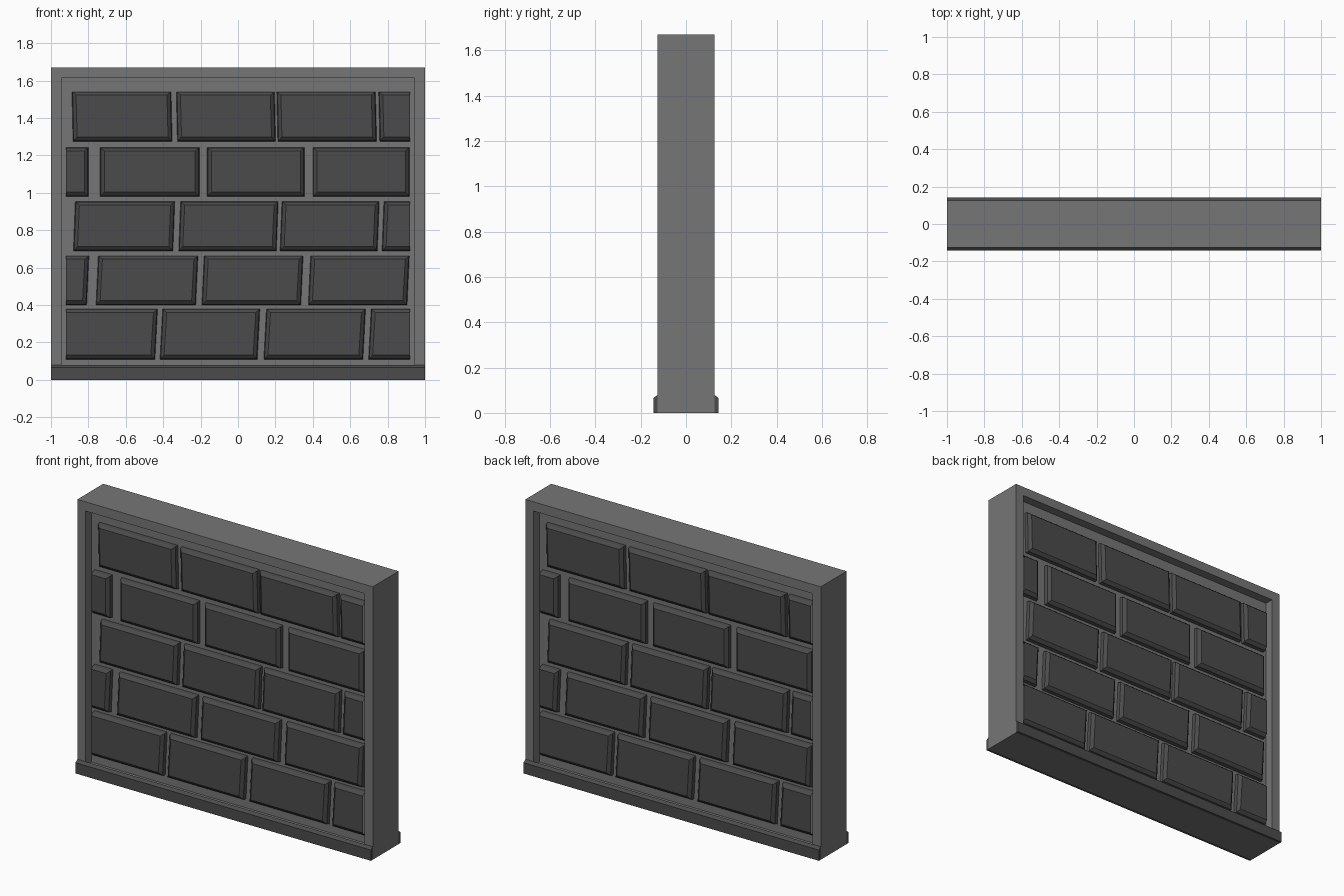
import bpy, bmesh, math

if "Cube" in bpy.data.objects:
    bpy.data.objects.remove(bpy.data.objects["Cube"])

HALF_Y, HEIGHT = 0.125, 1.67
BORDER, RECESS = 0.08, 0.055
EDGE = 1 - BORDER
PANEL_Y = -HALF_Y + RECESS


def material(name, v):
    m = bpy.data.materials.new(name)
    m.diffuse_color = (v, v, v, 1)
    m.use_nodes = True
    m.node_tree.nodes["Principled BSDF"].inputs["Base Color"].default_value = m.diffuse_color
    return m


light = material("light_stone", 0.18)
dark = material("dark_stone", 0.07)


def add_object(name, bm, mat):
    me = bpy.data.meshes.new(name)
    bm.to_mesh(me)
    bm.free()
    me.materials.append(mat)
    ob = bpy.data.objects.new(name, me)
    bpy.context.collection.objects.link(ob)
    return ob


def add_both_sides(name, bm, mat):
    # the back is the front turned half a revolution about z
    front = add_object("front_" + name, bm, mat)
    back = bpy.data.objects.new("back_" + name, front.data)
    back.rotation_euler.z = math.pi
    bpy.context.collection.objects.link(back)


# Wall slab with a recessed panel on front and back
bm = bmesh.new()
bmesh.ops.create_cube(bm, size=1)
bmesh.ops.scale(bm, vec=(2, 2 * HALF_Y, HEIGHT), verts=bm.verts)
bmesh.ops.translate(bm, vec=(0, 0, HEIGHT / 2), verts=bm.verts)
for face in [f for f in bm.faces if abs(f.normal.y) > 0.9]:
    inward = -face.normal.copy()
    bmesh.ops.inset_individual(bm, faces=[face], thickness=BORDER)
    new = bmesh.ops.extrude_discrete_faces(bm, faces=[face])["faces"][0]
    bmesh.ops.translate(bm, vec=inward * RECESS, verts=new.verts)
add_object("wall_frame", bm, light)

# Skirting strip with a chamfered top
bm = bmesh.new()
profile = [(-HALF_Y, 0), (-0.143, 0), (-0.143, 0.066), (-HALF_Y, 0.08)]
end = bm.faces.new([bm.verts.new((-1, y, z)) for y, z in profile])
ext = bmesh.ops.extrude_face_region(bm, geom=[end], use_keep_orig=True)["geom"]
bmesh.ops.translate(bm, vec=(2, 0, 0),
                    verts=[g for g in ext if isinstance(g, bmesh.types.BMVert)])
bmesh.ops.recalc_face_normals(bm, faces=bm.faces)
add_both_sides("skirting", bm, dark)


def add_brick(bm, x0, x1, z0, z1, shear):
    # three rings: foot, shoulder, chamfered face; ends at the frame stay flat
    cut0, cut1 = x0 <= -EDGE, x1 >= EDGE
    rings = []
    for inset, y in ((0, PANEL_Y), (0.004, PANEL_Y - 0.02), (0.022, PANEL_Y - 0.036)):
        a = x0 + (0 if cut0 else inset)
        b = x1 - (0 if cut1 else inset)
        s0, s1 = (0 if cut0 else shear), (0 if cut1 else shear)
        lo, hi = z0 + inset * 1.1, z1 - inset * 0.8
        pts = ((a - s0, lo), (b - s1, lo), (b + s1, hi), (a + s0, hi))
        rings.append([bm.verts.new((x, y, z)) for x, z in pts])
    for outer, inner in zip(rings, rings[1:]):
        for i in range(4):
            if (i == 1 and cut1) or (i == 3 and cut0):
                continue
            j = (i + 1) % 4
            bm.faces.new((outer[i], outer[j], inner[j], inner[i]))
    bm.faces.new(rings[-1])


# Brick courses: bottom, top, half shear, brick spans
courses = [
    (0.11, 0.378, 0.007, [(-EDGE, -0.437), (-0.41, 0.11), (0.145, 0.675), (0.705, EDGE)]),
    (0.40, 0.663, 0.006, [(-EDGE, -0.803), (-0.753, -0.22), (-0.187, 0.342), (0.382, 0.91)]),
    (0.69, 0.953, 0.005, [(-EDGE, -0.343), (-0.312, 0.21), (0.23, 0.75), (0.775, EDGE)]),
    (0.98, 1.242, 0.0, [(-EDGE, -0.80), (-0.737, -0.207), (-0.165, 0.355), (0.40, 0.917)]),
    (1.275, 1.54, -0.003, [(-0.885, -0.355), (-0.327, 0.198), (0.21, 0.738), (0.755, EDGE)]),
]
courses[2][3][0] = (-0.875, -0.343)
bm = bmesh.new()
for z0, z1, shear, spans in courses:
    for x0, x1 in spans:
        add_brick(bm, x0, x1, z0, z1, shear)
add_both_sides("bricks", bm, dark)
